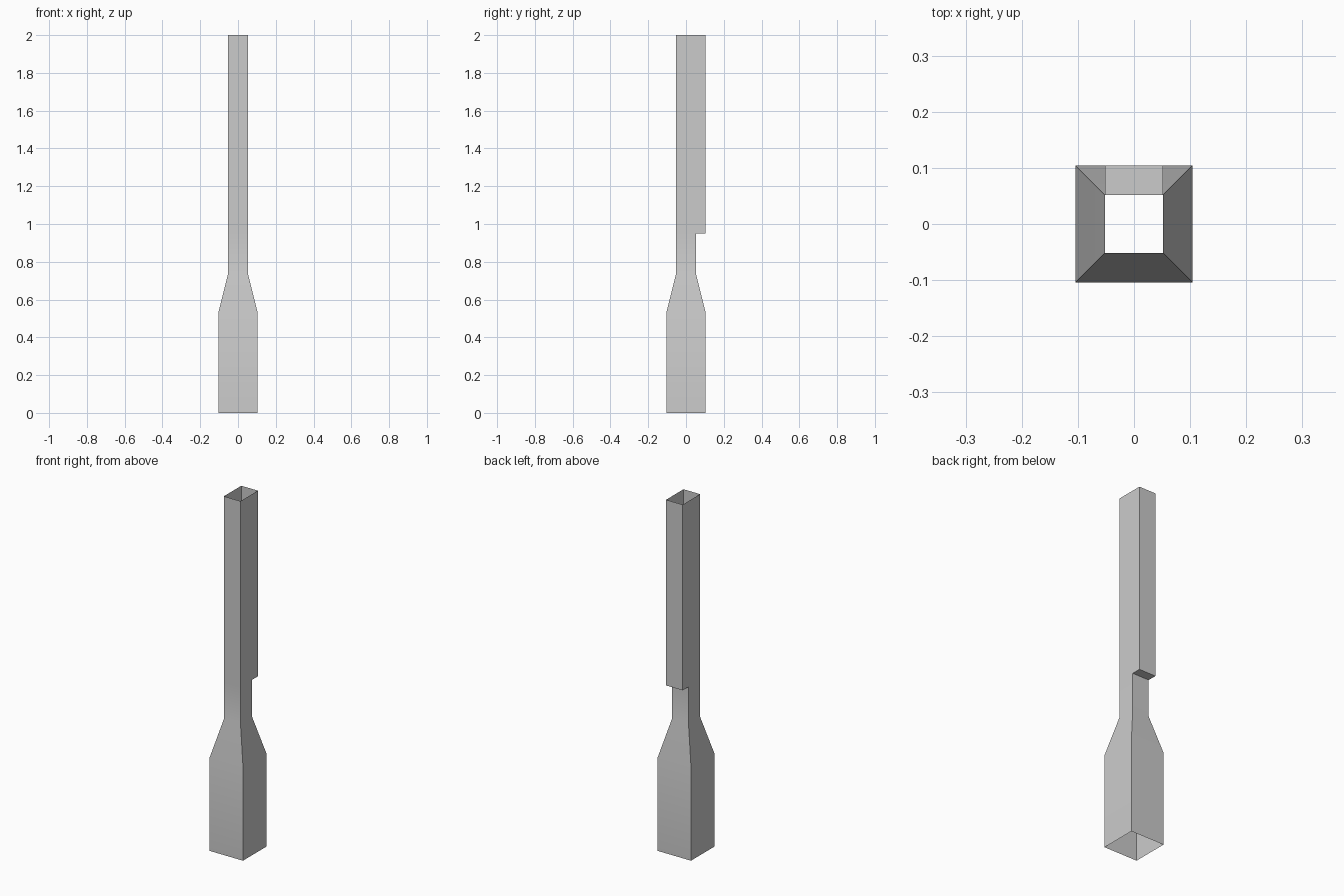
import bpy
import bmesh
import math

cube = bpy.data.objects.get("Cube")
if cube:
    bpy.data.objects.remove(cube, do_unlink=True)

# One plain grey for the whole duct
grey = bpy.data.materials.new("Plain grey")
grey.use_nodes = True
colour = (0.6, 0.6, 0.6, 1)
grey.diffuse_color = colour
grey.node_tree.nodes["Principled BSDF"].inputs["Base Color"].default_value = colour

WIDE, SLIM = 0.104, 0.052
FRONT, RIGHT, BACK, LEFT = range(4)
WALLS = (FRONT, RIGHT, BACK, LEFT)

# Cross-sections upward: half width, front depth, back depth, height,
# and the walls joining each one to the section below
sections = [
    (WIDE, WIDE, WIDE, 0, ()),
    (WIDE, WIDE, WIDE, 0.53, WALLS),
    (SLIM, SLIM, SLIM, 0.74, WALLS),
    (SLIM, SLIM, SLIM, 0.95, WALLS),
    (SLIM, SLIM, WIDE, 0.95, (BACK,)),   # step out at the back
    (SLIM, SLIM, WIDE, 2, WALLS),
]

bm = bmesh.new()
below = None
for half, front, back, z, walls in sections:
    ring = [bm.verts.new(p) for p in ((-half, -front, z), (half, -front, z),
                                      (half, back, z), (-half, back, z))]
    for i in walls:
        j = (i + 1) % len(ring)
        bm.faces.new((below[i], below[j], ring[j], ring[i]))
    below = ring
bmesh.ops.remove_doubles(bm, verts=bm.verts[:], dist=1e-4)

mesh = bpy.data.meshes.new("square_duct")
bm.to_mesh(mesh)
bm.free()
mesh.materials.append(grey)
duct = bpy.data.objects.new("square_duct", mesh)
bpy.context.collection.objects.link(duct)

# Smooth the gentle taper, keep the corners crisp
bpy.ops.object.select_all(action='DESELECT')
duct.select_set(True)
bpy.context.view_layer.objects.active = duct
bpy.ops.object.shade_smooth_by_angle(angle=math.radians(30))
